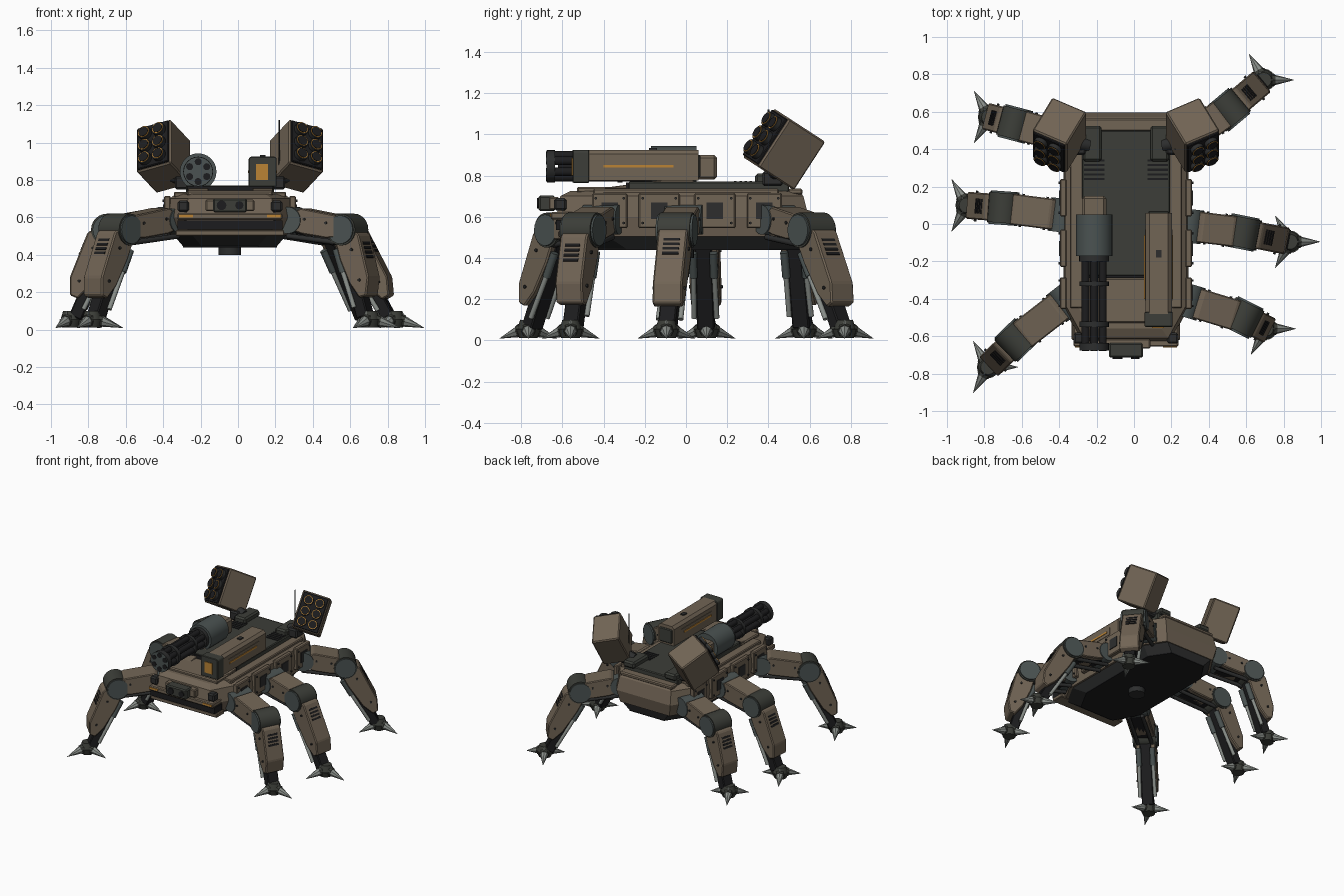
import bpy, bmesh, math
from mathutils import Matrix, Vector

if "Cube" in bpy.data.objects:
    bpy.data.objects.remove(bpy.data.objects["Cube"])

CX = -0.043  # hull centre line
UP = Vector((0, 0, 1))
COLOURS = dict(tan=(.165, .128, .09), deck=(.045, .048, .04), slate=(.07, .086, .084),
               black=(.012, .012, .013), steel=(.25, .27, .25), orange=(.5, .23, .035),
               charcoal=(.026, .027, .027))
MATS = {}
for n, c in COLOURS.items():
    MATS[n] = bpy.data.materials.new(n)
    MATS[n].diffuse_color = (*c, 1)


def finish(bm, name, mat, bevel=0):
    bmesh.ops.recalc_face_normals(bm, faces=bm.faces[:])
    if bevel:
        bmesh.ops.bevel(bm, geom=bm.edges[:], offset=bevel, segments=1, affect='EDGES', profile=.5)
    me = bpy.data.meshes.new(name)
    bm.to_mesh(me)
    bm.free()
    me.materials.append(MATS[mat])
    ob = bpy.data.objects.new(name, me)
    bpy.context.collection.objects.link(ob)
    return ob


def loft(name, rings, mat, bevel=0):
    bm = bmesh.new()
    vs = [[bm.verts.new(p) for p in r] for r in rings]
    n = len(vs[0])
    for a, b in zip(vs, vs[1:]):
        for i in range(n):
            bm.faces.new((a[i], a[(i + 1) % n], b[(i + 1) % n], b[i]))
    bm.faces.new(vs[0])
    bm.faces.new(vs[-1])
    return finish(bm, name, mat, bevel)


def prism(name, prof, width, M, mat, bevel=0, yc=0):
    """Profile in local XZ, extruded along local Y."""
    return loft(name, [[M @ Vector((x, yc + s * width / 2, z)) for x, z in prof] for s in (-1, 1)], mat, bevel)


def box(name, c, size, mat, bevel=0, M=Matrix()):
    x, y, z = c
    a, h = size[0] / 2, size[2] / 2
    prof = [(x - a, z - h), (x + a, z - h), (x + a, z + h), (x - a, z + h)]
    return prism(name, prof, size[1], M, mat, bevel, y)


def cyl(name, p, q, r, mat, r2=None, n=16, M=Matrix()):
    p, q = M @ Vector(p), M @ Vector(q)
    bm = bmesh.new()
    T = Matrix.Translation((p + q) / 2) @ (q - p).to_track_quat('Z', 'Y').to_matrix().to_4x4()
    bmesh.ops.create_cone(bm, cap_ends=True, segments=n, radius1=r, radius2=r if r2 is None else r2,
                          depth=(q - p).length, matrix=T)
    for f in bm.faces:
        f.smooth = len(f.verts) < 5 and n > 8
    return finish(bm, name, mat)


def frame(p, q):
    """Local X along p to q, Y level, Z on the upper/outer side."""
    X = (q - p).normalized()
    Z = (UP - X * X.z).normalized()
    Y = Z.cross(X)
    M = Matrix((X, Y, Z)).transposed().to_4x4()
    M.translation = p
    return M, (q - p).length


B = Matrix.Translation((CX, 0, 0))
SIDE = Matrix.Rotation(math.pi / 2, 4, 'Z')  # profile x -> world y, width y -> world -x


def octo(z, hx, y0, y1, cx=.1, cy=.15):
    f = cy + .03
    return [(CX + x, y, z) for x, y in ((-hx, y0 + f), (-hx + cx, y0), (hx - cx, y0), (hx, y0 + f),
                                        (hx, y1 - cy), (hx - cx, y1), (-hx + cx, y1), (-hx, y1 - cy))]


# Hull
loft("belly", [octo(.445, .25, -.47, .55), octo(.51, .305, -.57, .57)], "charcoal")
loft("belly_plate", [octo(.44, .25, -.47, .55), octo(.447, .252, -.472, .552)], "black")
cyl("belly_sensor", (0, -.02, .4), (0, -.02, .45), .06, "charcoal", M=B)
loft("hull", [octo(.505, .315, -.58, .575), octo(.6, .335, -.63, .595),
              octo(.7, .325, -.61, .57), octo(.725, .29, -.56, .55)], "tan")
box("deck", (0, .11, .745), (.47, .78, .05), "deck", .006, B)
box("deck_front_gap", (0, -.28, .75), (.46, .02, .035), "black", 0, B)
box("front_roof", (0, -.41, .73), (.46, .24, .03), "tan", .008, B)
box("rear_rail", (0, .53, .722), (.46, .07, .03), "tan", .008, B)

# Nose with black grille, marker lights and sensor head
box("nose_ledge", (0, -.59, .605), (.56, .13, .035), "tan", .006, B)
box("nose_grille", (0, -.585, .56), (.56, .09, .05), "black", 0, B)
box("nose_lip", (0, -.57, .517), (.58, .1, .03), "tan", .005, B)
box("sensor_neck", (0, -.64, .665), (.26, .05, .06), "tan", .006, B)
box("sensor_head", (0, -.675, .665), (.18, .08, .075), "deck", .008, B)
for x, r in ((-.045, .026), (.05, .022)):
    cyl("sensor_lens", (x, -.71, .665), (x, -.722, .665), r, "black", M=B)
for s in (-1, 1):
    box("marker_light", (s * .235, -.657, .608), (.075, .008, .014), "orange", 0, B)
    box("nose_side_camera", (s * .25, -.61, .66), (.06, .06, .06), "charcoal", .01, B)
    # Side rails and armour plates
    box("side_rail", (s * .265, 0, .722), (.07, .9, .03), "tan", .006, B)
    for y, w in ((-.37, .17), (-.13, .2), (.14, .2), (.38, .17)):
        box("side_plate", (s * .335, y, .63), (.035, w, .17), "tan", .006, B)
        box("side_hatch", (s * .354, y, .63), (.008, .08, .08), "charcoal", 0, B)
        for k in (-1, 1):
            for z in (.57, .69):
                cyl("plate_bolt", (s * .35, y + k * w * .4, z), (s * .36, y + k * w * .4, z), .007, "charcoal", n=6, M=B)
    # Deck vents and rear equipment blocks
    for i in range(5):
        box("deck_vent", (s * .17, .24 + i * .025, .771), (.11, .012, .006), "black", 0, B)
    box("rear_block", (s * .18, .43, .785), (.1, .19, .05), "deck", .012, B)

    # Missile pod: yawed outward, then pitched up
    cyl("pod_pivot", (s * .2, .42, .79), (s * .33, .44, .83), .035, "charcoal", M=B)
    box("pod_bracket", (s * .255, .42, .785), (.08, .1, .07), "charcoal", .01, B)
    P = (B @ Matrix.Translation((s * .36, .468, .932)) @ Matrix.Rotation(math.radians(-33), 4, 'X')
         @ Matrix.Rotation(s * math.radians(27), 4, 'Z'))
    box("pod_shell", (0, .01, 0), (.205, .235, .28), "tan", .008, P)
    box("pod_face", (0, -.109, 0), (.185, .02, .26), "black", .004, P)
    for i in (-1, 1):
        for j in (-1, 0, 1):
            x, z = i * .042, j * .08
            cyl("missile_tube", (x, -.11, z), (x, -.142, z), .037, "charcoal", M=P)
            cyl("tube_ring", (x, -.142, z), (x, -.145, z), .032, "orange", M=P)
            cyl("tube_bore", (x, -.144, z), (x, -.148, z), .028, "black", M=P)
cyl("antenna", (.22, .4, .76), (.22, .4, 1.12), .004, "charcoal", n=6)

# Rotary gun on the left
GX, GZ = -.213, .845
cyl("gun_drum", (GX, -.17, GZ), (GX, .05, GZ), .098, "slate", n=24)
cyl("gun_collar", (GX, -.2, GZ), (GX, -.17, GZ), .08, "charcoal", n=24)
box("gun_housing", (GX, .09, .84), (.13, .12, .12), "tan", .014)
box("gun_mount", (GX, -.05, .765), (.13, .2, .06), "charcoal", .008)
cyl("barrel_spindle", (GX, -.62, GZ), (GX, -.2, GZ), .022, "black", n=12)
for y, w, m in ((-.535, .03, "charcoal"), (-.655, .04, "charcoal"), (-.32, .025, "charcoal")):
    cyl("barrel_clamp", (GX, y - w / 2, GZ), (GX, y + w / 2, GZ), .079, m, n=24)
cyl("muzzle_plate", (GX, -.67, GZ), (GX, -.677, GZ), .076, "slate", n=24)
for i in range(6):
    a = (i + .5) * math.pi / 3
    x, z = GX + .053 * math.cos(a), GZ + .053 * math.sin(a)
    cyl("barrel", (x, -.675, z), (x, -.2, z), .021, "black", n=12)
    cyl("muzzle", (x, -.674, z), (x, -.68, z), .019, "black", n=12)

# Sloped pedestals under both weapons
for x in (GX, .132):
    prism("weapon_pedestal", [(-.44, .735), (-.03, .79), (.03, .785), (.06, .74)], .11, SIDE, "tan", .003, -x)

# Box launcher on the right
LX = .132


def gun_box(y, w, z0, z1, c):
    return [(LX - w, y, z0), (LX + w, y, z0), (LX + w, y, z1 - c), (LX + w - c, y, z1), (LX - w + c, y, z1), (LX - w, y, z1 - c)]


loft("launcher_body", [gun_box(-.48, .07, .775, .925, .02), gun_box(.06, .07, .775, .925, .02)], "tan")
loft("launcher_head", [gun_box(-.55, .075, .765, .925, .01), gun_box(-.47, .075, .765, .925, .01)], "deck", .004)
box("launcher_rear_cap", (LX, .06, .845), (.11, .02, .11), "deck", .006)
box("launcher_sight", (LX, -.16, .927), (.03, .04, .012), "charcoal")
box("launcher_window", (LX - .004, -.552, .843), (.065, .008, .085), "orange")
for s in (-1, 1):
    box("launcher_stripe", (LX + s * .073, -.23, .845), (.009, .34, .014), "orange")
    box("launcher_side_plate", (LX + s * .069, -.22, .845), (.009, .38, .06), "tan")


# Legs: hip, knee and foot positions in plan
def leg(hip, knee, foot):
    h, k = Vector((*hip, .585)), Vector((*knee, .535))
    f = Vector((*foot, .065))
    M, L = frame(h, k)
    cyl("hip_drum", (0, -.09, 0), (0, .09, 0), .072, "slate", n=20, M=M)
    box("hip_socket", (-.05, 0, -.01), (.12, .11, .11), "charcoal", .01, M)
    box("upper_leg_core", (L / 2, 0, -.01), (L, .1, .1), "black", 0, M)
    prism("upper_leg", [(.03, -.05), (.03, .05), (.06, .075), (L - .06, .07), (L - .03, .05), (L - .04, -.05),
                        (L - .09, -.06), (.09, -.06)], .165, M, "tan", .006)
    for s in (-1, 1):
        cyl("upper_piston", (.0, s * .05, -.085), (L - .02, s * .05, -.075), .014, "charcoal", n=10, M=M)
        for x in (.09, L - .1):
            cyl("upper_bolt", (x, s * .075, .02), (x, s * .089, .02), .008, "charcoal", n=6, M=M)
    # Knee
    M, L = frame(k, f)
    cyl("knee_drum", (0, -.08, 0), (0, .08, 0), .085, "deck", n=24, M=M)
    for s in (-1, 1):
        cyl("knee_cap", (0, s * .08, 0), (0, s * .09, 0), .076, "slate", n=20, M=M)
    # Shin shell over a black core with pistons behind
    prism("shin_shell", [(.035, -.055), (.035, .075), (.055, .09), (L - .2, .084), (L - .11, .045), (L - .11, .0),
                         (L - .2, -.035), (.15, -.055)], .145, M, "tan", .007)
    for i in range(4):
        box("shin_vent", (.1 + i * .025, 0, .0875), (.014, .08, .008), "black", 0, M)
    box("shin_core", (L / 2, 0, -.025), (L - .02, .085, .07), "black", .006, M)
    for s in (-1, 1):
        cyl("shin_piston", (.12, s * .05, -.07), (L - .07, s * .055, -.05), .013, "steel", n=10, M=M)
        cyl("piston_sleeve", (.09, s * .05, -.07), (.22, s * .05, -.065), .02, "slate", n=10, M=M)
        for x in (.12, L - .2):
            cyl("shin_bolt", (x, s * .07, .03), (x, s * .082, .03), .008, "charcoal", n=6, M=M)
    # Foot with three claws
    F = Matrix.Translation((*foot, 0))
    cyl("ankle", (0, 0, .05), (0, 0, .1), .055, "deck", .04, M=F)
    cyl("foot_pad", (0, 0, .012), (0, 0, .055), .045, "deck", .06, M=F)
    for i in range(3):
        R = F @ Matrix.Rotation(i * math.tau / 3, 4, 'Z')
        cyl("claw", (.035, 0, .05), (.16, 0, .01), .034, "steel", .001, n=8, M=R)
        cyl("claw_base", (.02, 0, .052), (.055, 0, .044), .04, "deck", .033, n=8, M=R)
        cyl("claw_pin", (.05, 0, .06), (.04, 0, .1), .01, "steel", .003, n=6, M=R)


leg((-.36, -.41), (-.63, -.62), (-.78, -.765))
leg((-.38, .045), (-.695, .085), (-.895, .1))
leg((-.36, .46), (-.635, .535), (-.775, .572))
leg((.29, -.41), (.585, -.50), (.705, -.56))
leg((.295, -.01), (.58, -.045), (.835, -.095))
leg((.265, .44), (.505, .61), (.695, .77))

for m in bpy.data.materials:
    if m.users and not m.is_grease_pencil:
        m.use_nodes = True
        m.node_tree.nodes["Principled BSDF"].inputs["Base Color"].default_value = m.diffuse_color
